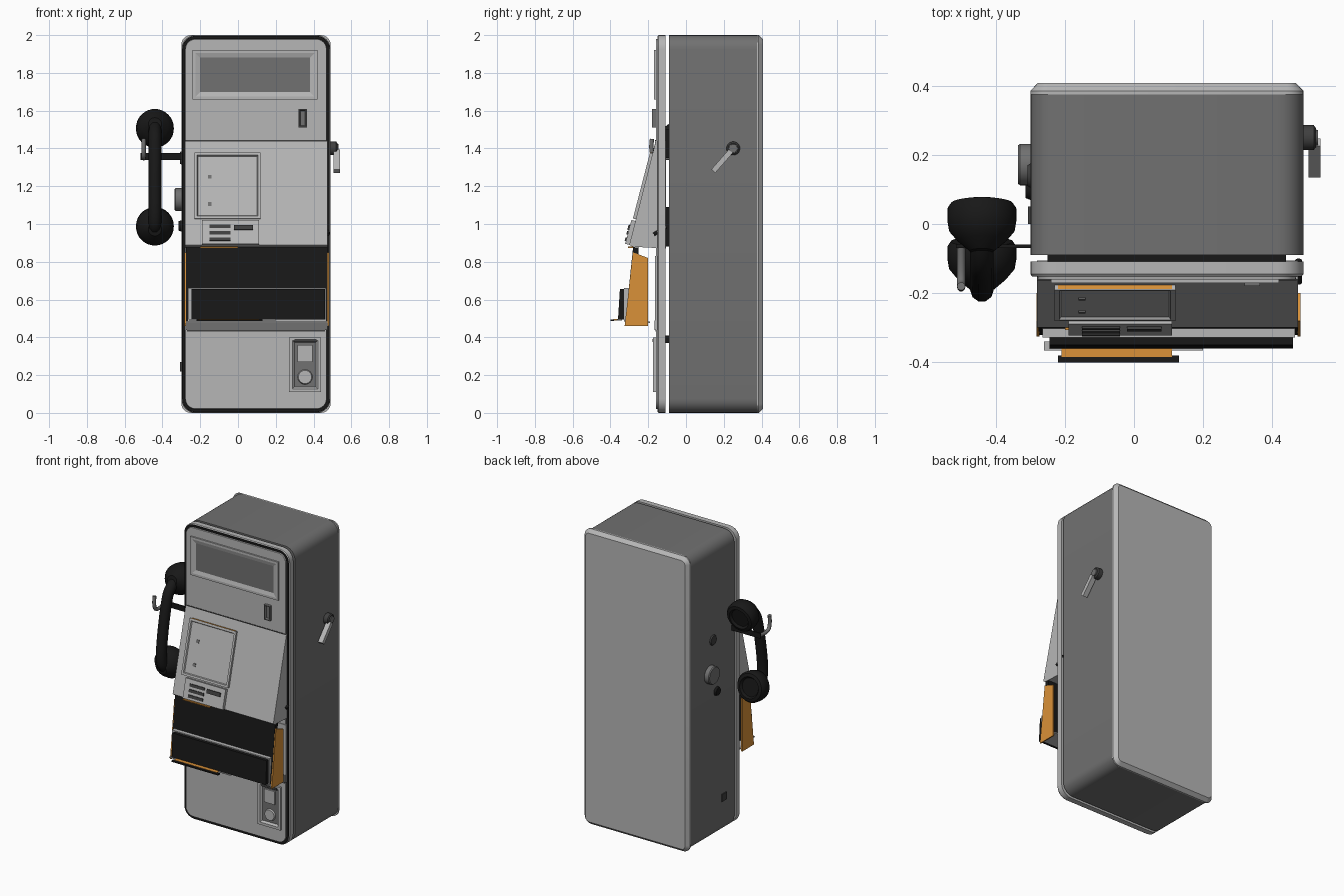
import bpy, bmesh, math
from mathutils import Vector, Matrix

old = bpy.data.objects.get("Cube")
if old:
    bpy.data.objects.remove(old)


def material(name, r, g, b):
    m = bpy.data.materials.new(name)
    m.use_nodes = True
    m.diffuse_color = (r, g, b, 1)
    m.node_tree.nodes["Principled BSDF"].inputs["Base Color"].default_value = (r, g, b, 1)
    return m


STEEL = material("dark steel", 0.165, 0.165, 0.165)
SILVER = material("light silver", 0.47, 0.47, 0.47)
BLACK = material("black plastic", 0.009, 0.009, 0.009)
ORANGE = material("orange", 0.7, 0.285, 0.04)
DARK = material("charcoal", 0.05, 0.05, 0.05)
X0, X1 = -0.3, 0.49
TILT = math.atan2(0.14, 0.54)


def finish(name, bm, mat, smooth=False):
    bmesh.ops.recalc_face_normals(bm, faces=bm.faces)
    me = bpy.data.meshes.new(name)
    bm.to_mesh(me)
    bm.free()
    me.materials.append(mat)
    ob = bpy.data.objects.new(name, me)
    bpy.context.collection.objects.link(ob)
    if smooth:
        bpy.ops.object.select_all(action='DESELECT')
        ob.select_set(True)
        bpy.context.view_layer.objects.active = ob
        bpy.ops.object.shade_smooth_by_angle(angle=math.radians(35))
    return ob


def loft(name, rings, mat, smooth=True):
    bm = bmesh.new()
    loops = [[bm.verts.new(p) for p in ring] for ring in rings]
    n = len(loops[0])
    for a, b in zip(loops, loops[1:]):
        for i in range(n):
            j = (i + 1) % n
            bm.faces.new((a[i], a[j], b[j], b[i]))
    bm.faces.new(loops[0])
    bm.faces.new(loops[-1])
    return finish(name, bm, mat, smooth)


def rounded(name, mat, r, steps):
    """Rounded rectangle of the cabinet outline swept along y; steps are (y, inset) pairs."""
    rings = []
    for y, d in steps:
        q = max(r - d, 0.004)
        ring = []
        for cx, cz, k in ((X1 - d - q, 2 - d - q, 0), (X0 + d + q, 2 - d - q, 1),
                          (X0 + d + q, d + q, 2), (X1 - d - q, d + q, 3)):
            for s in range(7):
                a = (k + s / 6) * math.pi / 2
                ring.append((cx + q * math.cos(a), y, cz + q * math.sin(a)))
        rings.append(ring)
    return loft(name, rings, mat)


def box(name, mat, x0, x1, y0, y1, z0, z1):
    bm = bmesh.new()
    bmesh.ops.create_cube(bm, size=1)
    for v in bm.verts:
        v.co = Vector(((x0 + x1) / 2 + v.co.x * (x1 - x0), (y0 + y1) / 2 + v.co.y * (y1 - y0),
                       (z0 + z1) / 2 + v.co.z * (z1 - z0)))
    return finish(name, bm, mat)


def recess(name, mat, inner, x0, x1, y0, y1, z0, z1, rim, slope, depth):
    """Box whose front has a flat rim, sloping walls and a coloured floor."""
    ob = box(name, mat, x0, x1, y0, y1, z0, z1)
    ob.data.materials.append(inner)
    bm = bmesh.new()
    bm.from_mesh(ob.data)
    front = min(bm.faces, key=lambda f: f.calc_center_median().y)
    bmesh.ops.inset_region(bm, faces=[front], thickness=rim)
    bmesh.ops.inset_region(bm, faces=[front], thickness=slope)
    for v in front.verts:
        v.co.y += depth
    front.material_index = 1
    bm.to_mesh(ob.data)
    bm.free()
    return ob


def profile(name, mat, x0, x1, pts):
    return loft(name, [[(x, y, z) for y, z in pts] for x in (x0, x1)], mat, smooth=False)


def lathe(name, mat, steps, place, seg=32):
    """Turned part; steps are (radius, height) along local z."""
    rings = [[place @ Vector((r * math.cos(2 * math.pi * i / seg),
                              r * math.sin(2 * math.pi * i / seg), h)) for i in range(seg)]
             for r, h in steps]
    return loft(name, rings, mat)


def tube(name, mat, pts, r):
    cu = bpy.data.curves.new(name, 'CURVE')
    cu.dimensions = '3D'
    cu.bevel_depth, cu.bevel_resolution, cu.use_fill_caps = r, 3, True
    sp = cu.splines.new('NURBS')
    sp.points.add(len(pts) - 1)
    for p, co in zip(sp.points, pts):
        p.co = (*co, 1)
    sp.use_endpoint_u, sp.order_u = True, 3
    cu.materials.append(mat)
    ob = bpy.data.objects.new(name, cu)
    bpy.context.collection.objects.link(ob)


def on_slope(ob):
    """Lay a part made around z = 0, y = 0 onto the sloping front at its foot."""
    ob.matrix_world = Matrix.Translation((0, -0.30, 0.90)) @ Matrix.Rotation(-TILT, 4, 'X')


# Cabinet, light back plate and front cover on hidden mounts
rounded("cabinet", STEEL, 0.075, [(-0.09, 0), (0.375, 0)])
rounded("back_plate", SILVER, 0.05, [(0.375, 0), (0.385, 0), (0.408, 0.022)])
rounded("front_cover", SILVER, 0.075, [(-0.108, 0), (-0.145, 0), (-0.15, 0.004)])
rounded("black_trim", BLACK, 0.075, [(-0.149, 0.004), (-0.152, 0.005)])
rounded("front_panel", SILVER, 0.075, [(-0.15, 0.02), (-0.16, 0.022)])
for name, z0, z1 in (("lower_mount", 0.37, 0.41), ("middle_mount", 0.88, 1.09), ("upper_mount", 1.35, 1.5)):
    box(name, BLACK, -0.25, 0.44, -0.11, -0.085, z0, z1)
box("lower_seam", DARK, -0.27, 0.46, -0.162, -0.155, 0.43, 0.438)

# Upper display window and coin slot
recess("display_frame", SILVER, STEEL, -0.24, 0.42, -0.17, -0.15, 1.66, 1.92, 0.022, 0.033, 0.007)
recess("coin_slot", STEEL, STEEL, 0.32, 0.365, -0.18, -0.155, 1.51, 1.61, 0.008, 0.008, 0.012)

# Sloping middle housing
profile("sloping_housing", SILVER, -0.28, 0.475,
        [(-0.16, 1.44), (-0.105, 1.44), (-0.105, 0.87), (-0.285, 0.88), (-0.30, 0.89)])
box("upper_seam", DARK, -0.28, 0.47, -0.163, -0.157, 1.438, 1.444)
on_slope(recess("card_panel", SILVER, SILVER, -0.23, 0.12, -0.014, 0.002, 0.13, 0.49, 0.02, 0.006, 0.008))
on_slope(box("panel_top_edge", ORANGE, -0.22, 0.11, -0.012, 0, 0.487, 0.492))
on_slope(box("slot_plate", SILVER, -0.19, 0.11, -0.02, 0.01, -0.01, 0.12))
for i, z in enumerate((0.005, 0.04, 0.075)):
    on_slope(box(f"card_slot_{i + 1}", DARK, -0.15, -0.04, -0.027, -0.01, z, z + 0.018))
on_slope(box("release_button", DARK, -0.02, 0.08, -0.028, -0.01, 0.065, 0.09))
for i, z in enumerate((0.2, 0.35)):
    on_slope(box(f"panel_mark_{i + 1}", STEEL, -0.16, -0.14, -0.01, -0.004, z, z + 0.02))
box("slot_plate_foot", ORANGE, -0.2, 0.0, -0.306, -0.28, 0.873, 0.88)
tube("housing_catch", BLACK, [(0.476, -0.17, 0.945), (0.476, -0.105, 0.985)], 0.01)

# Directory shelf: thin orange cheeks, black hood, front flap and tray
cheek = [(-0.28, 0.85), (-0.20, 0.82), (-0.20, 0.46), (-0.325, 0.46)]
profile("right_cheek", ORANGE, -0.282, -0.274, cheek)
profile("left_cheek", ORANGE, 0.473, 0.481, cheek)
box("shelf_back", SILVER, -0.28, 0.475, -0.165, -0.15, 0.44, 0.83)
box("shelf_foot", STEEL, -0.275, 0.47, -0.168, -0.16, 0.438, 0.49)
profile("shelf_hood", BLACK, -0.276, 0.474,
        [(-0.28, 0.878), (-0.25, 0.875), (-0.28, 0.485), (-0.321, 0.485)])
box("flap_border", SILVER, -0.265, 0.465, -0.328, -0.29, 0.485, 0.662)
profile("front_flap", BLACK, -0.245, 0.46, [(-0.35, 0.655), (-0.32, 0.655), (-0.32, 0.495), (-0.36, 0.495)])
box("tray_floor", SILVER, -0.274, 0.473, -0.32, -0.19, 0.476, 0.485)
box("tray_sheet", SILVER, -0.26, 0.2, -0.366, -0.34, 0.49, 0.494)
box("tray_lip", ORANGE, -0.21, 0.11, -0.385, -0.355, 0.488, 0.496)
box("tray_lip_edge", BLACK, -0.22, 0.13, -0.4, -0.38, 0.486, 0.494)

# Coin return
recess("coin_return", SILVER, STEEL, 0.27, 0.44, -0.175, -0.155, 0.11, 0.40, 0.025, 0.015, 0.013)
box("return_shadow", DARK, 0.3, 0.415, -0.178, -0.17, 0.375, 0.39)
box("return_flap", SILVER, 0.315, 0.395, -0.172, -0.158, 0.27, 0.36)
lathe("return_finger_pad", SILVER, [(0.04, 0), (0.035, 0.012)],
      Matrix.Translation((0.355, -0.16, 0.19)) @ Matrix.Rotation(math.pi / 2, 4, 'X'))

# Handset: tilted cups joined by a bowed handle
for name, y, z, turn in (("earpiece", 0.01, 1.51, -1.78), ("mouthpiece", -0.1, 0.985, -1.42)):
    spot = Matrix.Translation((-0.44, y, z)) @ Matrix.Rotation(turn, 4, 'X')
    lathe(name, BLACK, [(0.035, -0.09), (0.07, -0.06), (0.095, -0.03), (0.1, 0), (0.1, 0.035),
                        (0.09, 0.05), (0.07, 0.055), (0.06, 0.04)], spot)
tube("handset_handle", BLACK, [(-0.44, -0.04, 1.52), (-0.44, -0.11, 1.49), (-0.44, -0.145, 1.38),
                               (-0.44, -0.18, 1.2), (-0.44, -0.195, 1.06), (-0.44, -0.18, 0.98),
                               (-0.44, -0.14, 0.97)], 0.034)

# Cradle plate and hook on the right wall
box("cradle_arm", BLACK, -0.515, -0.295, -0.07, -0.06, 1.34, 1.375)
tube("cradle_hook", STEEL, [(-0.5, -0.065, 1.355), (-0.5, -0.15, 1.34), (-0.5, -0.19, 1.38),
                            (-0.5, -0.18, 1.45)], 0.012)

# Right wall fittings
side = Matrix.Rotation(-math.pi / 2, 4, 'Y')
lathe("lock_disc", STEEL, [(0.06, 0), (0.06, 0.03), (0.055, 0.036)],
      Matrix.Translation((X0, 0.172, 1.13)) @ side)
lathe("cord_socket", BLACK, [(0.03, 0), (0.025, 0.014)], Matrix.Translation((X0, 0.1, 0.99)) @ side)
lathe("keyhole_cover", DARK, [(0.035, 0), (0.03, 0.008)], Matrix.Translation((X0, 0.14, 1.35)) @ side)
box("wall_latch", DARK, X0 - 0.006, X0, 0.0, 0.05, 0.22, 0.27)

# Return lever on the left wall
hub = Matrix.Translation((X1, 0.25, 1.4)) @ Matrix.Rotation(math.pi / 2, 4, 'Y')
lathe("lever_hub", DARK, [(0.036, 0), (0.036, 0.03), (0.028, 0.036)], hub)
lathe("lever_cap", STEEL, [(0.024, 0.03), (0.022, 0.042)], hub)
lever = box("lever_arm", SILVER, -0.01, 0.024, -0.014, 0.014, -0.16, -0.02)
lever.matrix_world = Matrix.Translation((0.515, 0.25, 1.4)) @ Matrix.Rotation(-0.72, 4, 'X')
